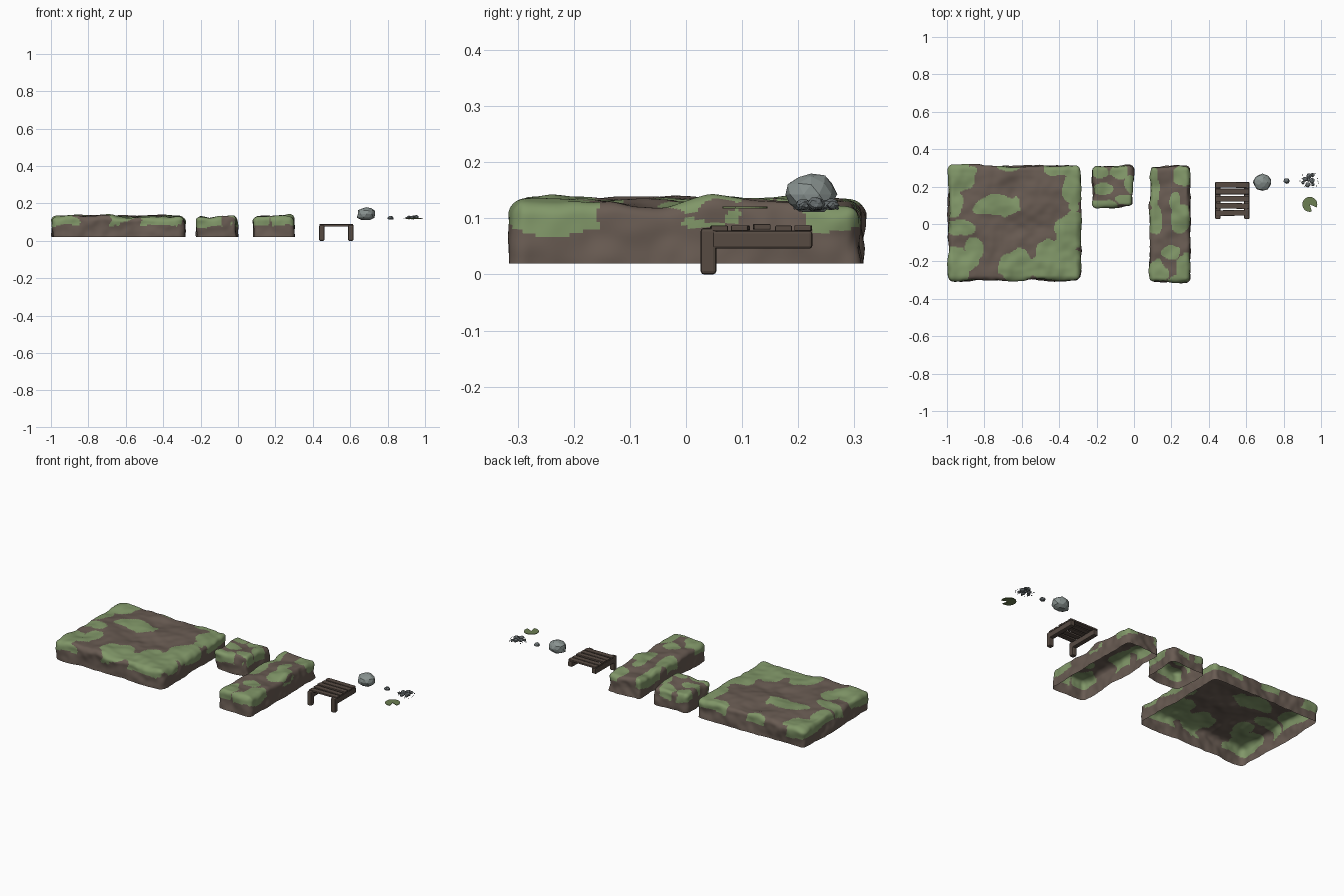
import bpy, bmesh, math, random
from mathutils import Vector, Matrix, noise

if "Cube" in bpy.data.objects:
    bpy.data.objects.remove(bpy.data.objects["Cube"])

random.seed(4)


def material(name, r, g, b):
    m = bpy.data.materials.new(name)
    m.diffuse_color = (r, g, b, 1)
    m.use_nodes = True
    m.node_tree.nodes["Principled BSDF"].inputs["Base Color"].default_value = m.diffuse_color
    return m


GREEN = material("grass green", 0.22, 0.31, 0.14)
BROWN = material("earth brown", 0.14, 0.105, 0.085)
WOOD = material("dark wood", 0.095, 0.07, 0.055)
STONE = material("light stone", 0.25, 0.29, 0.28)
PEBBLE = material("dark stone", 0.14, 0.16, 0.165)
LEAF = material("lily green", 0.15, 0.21, 0.085)


def finish(name, bm, mats, smooth=False):
    me = bpy.data.meshes.new(name)
    bm.normal_update()
    bm.to_mesh(me)
    bm.free()
    for m in mats:
        me.materials.append(m)
    for p in me.polygons:
        p.use_smooth = smooth
    ob = bpy.data.objects.new(name, me)
    bpy.context.collection.objects.link(ob)
    return ob


def n3(x, y, z, f, seed):
    return noise.noise(Vector((x * f + seed, y * f - seed, z * f + 7.3)))


# Terrain slabs: open-bottomed rounded boxes, lumpy, with grass patches (cx, cy, rx, ry)
def slab(name, x0, x1, y0, y1, patches, seed, step=0.006, top=0.128, bottom=0.02, r=0.024):
    w, d = x1 - x0, y1 - y0
    cx, cy = (x0 + x1) / 2, (y0 + y1) / 2
    bm = bmesh.new()
    bmesh.ops.create_grid(bm, x_segments=round(w / step), y_segments=round(d / step), size=0.5,
                          matrix=Matrix.Translation((cx, cy, top)) @ Matrix.Diagonal((w, d, 1, 1)))
    edges = [e for e in bm.edges if e.is_boundary]
    rings = 16
    for _ in range(rings):
        ext = bmesh.ops.extrude_edge_only(bm, edges=edges)["geom"]
        edges = [g for g in ext if isinstance(g, bmesh.types.BMEdge) and g.is_boundary]
        bmesh.ops.translate(bm, verts=[g for g in ext if isinstance(g, bmesh.types.BMVert)],
                            vec=(0, 0, -(top - bottom) / rings))
    for v in bm.verts:
        p = v.co
        c = Vector((min(max(p.x, x0 + r), x1 - r), min(max(p.y, y0 + r), y1 - r), min(p.z, top - r)))
        off = p - c
        if off.length > 1e-6:
            off.normalize()
            p = c + off * r
        side = Vector((off.x, off.y, 0))
        k = (p.z - bottom) / (top - bottom)
        bump = 0.014 * n3(p.x, p.y, p.z, 9, seed) + 0.005 * n3(p.x, p.y, p.z, 24, seed)
        p = p + side * bump
        p.z += k * k * (0.018 * n3(p.x, p.y, 0, 8, seed + 3) + 0.005 * n3(p.x, p.y, 0, 20, seed))
        v.co = p
    bmesh.ops.recalc_face_normals(bm, faces=bm.faces)
    bm.normal_update()
    if sum(f.normal.z * f.calc_area() for f in bm.faces) < 0:
        bmesh.ops.reverse_faces(bm, faces=bm.faces)
    for f in bm.faces:
        c = f.calc_center_median()
        wob = n3(c.x, c.y, c.z, 14, seed) * 0.7 + n3(c.x, c.y, c.z, 30, seed) * 0.25
        grass = any(((c.x - a) / rx) ** 2 + ((c.y - b) / ry) ** 2 < 1 + wob for a, b, rx, ry in patches)
        f.material_index = 0 if grass and c.z > 0.076 + 0.025 * n3(c.x, c.y, 0, 9, seed) else 1
    return finish(name, bm, [GREEN, BROWN], True)


slab("large_terrain_block", -0.99, -0.29, -0.30, 0.31, [
    (-0.95, 0.25, 0.10, 0.09), (-0.97, 0.12, 0.06, 0.08), (-0.93, -0.02, 0.09, 0.04),
    (-0.72, 0.10, 0.11, 0.055), (-0.80, 0.08, 0.06, 0.03), (-0.94, -0.22, 0.10, 0.10),
    (-0.86, -0.13, 0.05, 0.06), (-0.42, -0.21, 0.16, 0.12), (-0.62, -0.22, 0.10, 0.09),
    (-0.33, -0.04, 0.09, 0.10), (-0.31, 0.20, 0.07, 0.12), (-0.40, 0.29, 0.08, 0.04),
    (-0.66, 0.31, 0.07, 0.03)], 2.1)
slab("small_terrain_block", -0.22, -0.005, 0.09, 0.31, [
    (-0.19, 0.28, 0.05, 0.04), (-0.08, 0.28, 0.05, 0.04), (-0.17, 0.19, 0.06, 0.03),
    (-0.16, 0.10, 0.08, 0.03), (-0.02, 0.21, 0.03, 0.05), (-0.05, 0.13, 0.05, 0.03)], 5.7)
slab("long_terrain_block", 0.085, 0.30, -0.31, 0.31, [
    (0.10, 0.20, 0.035, 0.14), (0.26, 0.26, 0.06, 0.055), (0.11, 0.02, 0.04, 0.08),
    (0.25, 0.03, 0.05, 0.085), (0.22, 0.12, 0.03, 0.05), (0.12, -0.26, 0.07, 0.07),
    (0.28, -0.23, 0.05, 0.09), (0.20, -0.15, 0.05, 0.04), (0.24, -0.31, 0.07, 0.03)], 8.4)


# Wooden dock parts
def box(name, x0, x1, y0, y1, z0, z1, bevel=0.003, tilt=0.0):
    bm = bmesh.new()
    bmesh.ops.create_cube(bm, size=1)
    bmesh.ops.scale(bm, verts=bm.verts, vec=(x1 - x0, y1 - y0, z1 - z0))
    bmesh.ops.bevel(bm, geom=bm.edges[:], offset=bevel, segments=2, affect='EDGES', profile=0.5)
    bmesh.ops.rotate(bm, verts=bm.verts, matrix=Matrix.Rotation(tilt, 3, 'Z'))
    bmesh.ops.translate(bm, verts=bm.verts, vec=((x0 + x1) / 2, (y0 + y1) / 2, (z0 + z1) / 2))
    return finish(name, bm, [WOOD])


for side, x in (("left", 0.448), ("right", 0.603)):
    box(f"{side}_leg", x - 0.014, x + 0.014, 0.026, 0.054, 0, 0.083, 0.006)
    box(f"{side}_rail", x - 0.014, x + 0.014, 0.045, 0.225, 0.046, 0.078, 0.005)
for i, (y, z, t) in enumerate([(0.059, 0.082, 0.01), (0.097, 0.0825, -0.02), (0.135, 0.085, 0.01),
                               (0.174, 0.082, 0.0), (0.209, 0.0825, -0.01)]):
    box(f"plank_{i + 1}", 0.435, 0.616, y - 0.015, y + 0.015, z - 0.005, z + 0.005, 0.002, t)


# Faceted rocks
def rock(name, loc, size, mat, sub=2, rough=0.12, seed=0.0, flat=-1.0):
    bm = bmesh.new()
    bmesh.ops.create_icosphere(bm, subdivisions=sub, radius=1)
    for v in bm.verts:
        v.co *= 1 + rough * n3(*v.co, 1.6, seed)
        v.co.z = max(v.co.z, flat)
        v.co = Vector(loc) + Vector(a * b for a, b in zip(v.co, size))
    return finish(name, bm, [mat])


rock("boulder", (0.686, 0.223, 0.143), (0.050, 0.046, 0.037), STONE, 2, 0.25, 1.3, -0.85)
rock("small_rock", (0.816, 0.23, 0.122), (0.016, 0.015, 0.011), PEBBLE, 2, 0.25, 4.2, -0.8)

# Pebble cluster with scattered crumbs
for i, (x, y, s) in enumerate([(0.915, 0.24, 0.013), (0.937, 0.257, 0.014), (0.952, 0.232, 0.015),
                               (0.930, 0.210, 0.013), (0.903, 0.222, 0.009), (0.935, 0.236, 0.011),
                               (0.957, 0.210, 0.009), (0.955, 0.262, 0.010)]):
    rock(f"pebble_{i + 1}", (x, y, 0.117 + s * 0.6), (s, s, s * 0.75), PEBBLE, 2, 0.3, i * 3.1)
for i in range(14):
    a = i * 2 * math.pi / 14 + random.uniform(-0.15, 0.15)
    q = random.uniform(0.75, 1.0)
    s = random.uniform(0.002, 0.004)
    rock(f"crumb_{i + 1}", (0.94 + 0.056 * q * math.cos(a), 0.232 + 0.046 * q * math.sin(a), 0.118),
         (s, s, s * 0.8), PEBBLE, 1, 0.2, i)

# Lily pad: thin disc with a wedge notch opening to the front right
bm = bmesh.new()
pts = [(0.94, 0.105)]
for i in range(25):
    a = math.radians(-25 + 310 * i / 24)
    pts.append((0.94 + 0.04 * math.cos(a), 0.105 + 0.04 * math.sin(a)))
face = bm.faces.new([bm.verts.new((x, y, 0.118)) for x, y in pts])
ext = bmesh.ops.extrude_face_region(bm, geom=[face])["geom"]
bmesh.ops.translate(bm, verts=[g for g in ext if isinstance(g, bmesh.types.BMVert)], vec=(0, 0, 0.003))
bmesh.ops.recalc_face_normals(bm, faces=bm.faces)
finish("lily_pad", bm, [LEAF])
